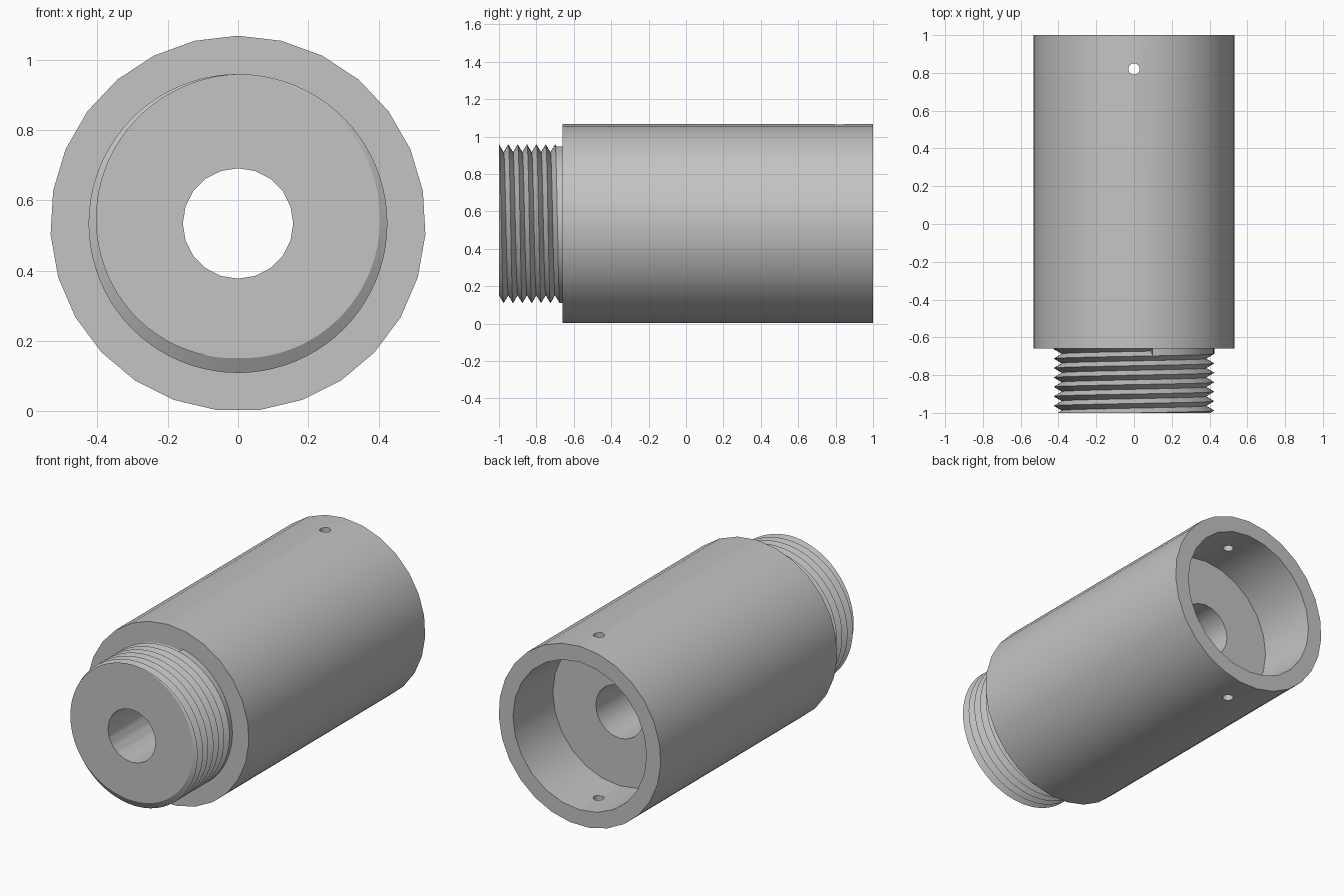
import bpy, bmesh
from math import sin, cos, pi, tau
from mathutils import Matrix

cube = bpy.data.objects.get("Cube")
if cube:
    bpy.data.objects.remove(cube, do_unlink=True)

AXIS_Z = 0.534       # height of the main axis
FRONT, SHOULDER, REAR = -1.0, -0.66, 1.0
HOLE_R, HOLE_SIDES = 0.157, 20
THREAD_R, DEPTH, PITCH = 0.425, 0.042, 0.05

grey = bpy.data.materials.new("plain_grey")
grey.use_nodes = True
colour = (0.55, 0.55, 0.55, 1)
grey.diffuse_color = colour
grey.node_tree.nodes["Principled BSDF"].inputs["Base Color"].default_value = colour


def point(r, angle, y):
    """Point around the main axis, angle measured from the top towards +x."""
    return (r * sin(angle), y, AXIS_Z + r * cos(angle))


def finish(bm, name):
    bmesh.ops.recalc_face_normals(bm, faces=bm.faces)
    mesh = bpy.data.meshes.new(name)
    bm.to_mesh(mesh)
    bm.free()
    mesh.materials.append(grey)
    obj = bpy.data.objects.new(name, mesh)
    bpy.context.collection.objects.link(obj)
    return obj


def prism(name, sides, r, y0, y1):
    bm = bmesh.new()
    ends = [[bm.verts.new(point(r, tau * i / sides, y)) for i in range(sides)]
            for y in (y0, y1)]
    for ring in ends:
        bm.faces.new(ring)
    for i in range(sides):
        j = (i + 1) % sides
        bm.faces.new((ends[0][i], ends[0][j], ends[1][j], ends[1][i]))
    return finish(bm, name)


def select_only(obj):
    bpy.ops.object.select_all(action='DESELECT')
    obj.select_set(True)
    bpy.context.view_layer.objects.active = obj


def cut(obj, cutter):
    cutter.hide_render = True
    mod = obj.modifiers.new("cut", 'BOOLEAN')
    mod.operation, mod.solver, mod.object = 'DIFFERENCE', 'EXACT', cutter
    select_only(obj)
    bpy.ops.object.modifier_apply(modifier=mod.name)
    bpy.data.objects.remove(cutter, do_unlink=True)


# Main sleeve: outer barrel, rear socket, central hole and cross pin holes
body = prism("barrel_body", 27, 0.534, SHOULDER, REAR)
cut(body, prism("socket_cutter", 24, 0.44, 0.625, REAR + 0.2))
cut(body, prism("hole_cutter", HOLE_SIDES, HOLE_R, SHOULDER - 0.2, 0.8))
bm = bmesh.new()
bmesh.ops.create_cone(bm, cap_ends=True, segments=20, radius1=0.03, radius2=0.03,
                      depth=1.6, matrix=Matrix.Translation((0, 0.82, AXIS_Z)))
cut(body, finish(bm, "pin_cutter"))


# Threaded neck: helical V groove cut in a plain cylinder, with the hole inside
def thread_radius(y, angle):
    turn = (y - FRONT) / PITCH - angle / tau
    return THREAD_R - 2 * DEPTH * abs(turn - round(turn))


def hole_radius(angle):
    step = tau / HOLE_SIDES
    return HOLE_R * cos(step / 2) / cos(angle % step - step / 2)


STEPS, LAST = 80, 12
bm = bmesh.new()
columns = []
for i in range(STEPS + 1):
    a = tau * (i + 3) / STEPS
    column = [point(hole_radius(a), a, SHOULDER), point(hole_radius(a), a, FRONT)]
    for k in range(-3, LAST + 1):
        y = FRONT + PITCH * (a / tau + k / 2)
        y = min(max(y, FRONT), SHOULDER)
        column.append(point(thread_radius(y, a), a, y))
    column.append(point(THREAD_R, a, SHOULDER))
    columns.append([bm.verts.new(p) for p in column])
for left, right in zip(columns, columns[1:]):
    for k in range(len(left) - 1):
        bm.faces.new((left[k], right[k], right[k + 1], left[k + 1]))
# End wall where the groove runs out
bm.faces.new(columns[-1][-4:])
bmesh.ops.remove_doubles(bm, verts=bm.verts, dist=0.00005)
neck = finish(bm, "threaded_neck")

for obj in (body, neck):
    select_only(obj)
    bpy.ops.object.shade_smooth_by_angle(angle=pi / 6)
